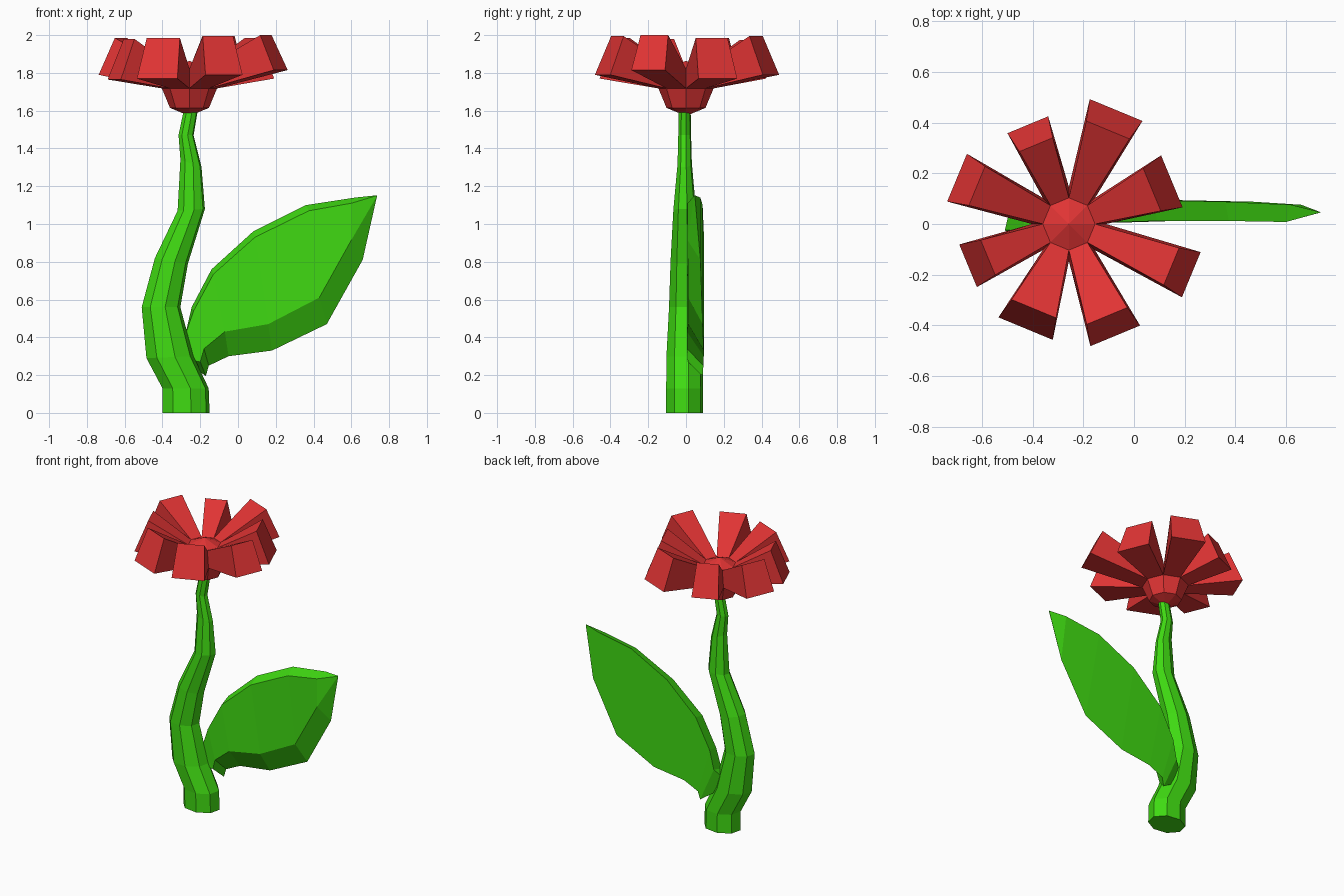
import bpy, bmesh, math
from mathutils import Vector

if "Cube" in bpy.data.objects:
    bpy.data.objects.remove(bpy.data.objects["Cube"])


def material(name, rgb):
    m = bpy.data.materials.new(name)
    m.diffuse_color = (*rgb, 1)
    m.use_nodes = True
    m.node_tree.nodes["Principled BSDF"].inputs["Base Color"].default_value = m.diffuse_color
    return m


GREEN = material("leaf_green", (0.05, 0.70, 0.006))
RED = material("petal_red", (0.75, 0.034, 0.034))


def finish(bm, name, mat):
    bmesh.ops.recalc_face_normals(bm, faces=bm.faces)
    mesh = bpy.data.meshes.new(name)
    bm.to_mesh(mesh)
    bm.free()
    mesh.materials.append(mat)
    ob = bpy.data.objects.new(name, mesh)
    bpy.context.collection.objects.link(ob)
    return ob


def loft(bm, rings):
    """Skin a list of closed rings and cap both ends."""
    rows = [[bm.verts.new(p) for p in ring] for ring in rings]
    n = len(rows[0])
    for a, b in zip(rows, rows[1:]):
        for i in range(n):
            j = (i + 1) % n
            bm.faces.new((a[i], a[j], b[j], b[i]))
    bm.faces.new(rows[0])
    bm.faces.new(rows[-1])


# Stem: left x, left z, right x, right z, half depth
STEM = [(-.40, 0, -.15, 0, .098), (-.40, .13, -.155, .13, .098),
        (-.485, .29, -.235, .30, .097), (-.51, .56, -.305, .56, .083),
        (-.44, .82, -.265, .79, .075), (-.32, 1.07, -.175, 1.08, .060),
        (-.305, 1.34, -.193, 1.30, .038), (-.315, 1.47, -.235, 1.47, .034),
        (-.29, 1.59, -.215, 1.59, .032)]
bm = bmesh.new()
rings = []
for lx, lz, rx, rz, d in STEM:
    ring = []
    for k in range(8):
        a = math.radians(45 * k + 12)
        t = 0.5 + 0.51 * math.cos(a)
        ring.append((lx + (rx - lx) * t, -.007 + d * math.sin(a) * 1.02,
                     lz + (rz - lz) * t))
    rings.append(ring)
loft(bm, rings)
finish(bm, "stem", GREEN)

# Leaf: back upper, back lower, front upper, front lower (x, z), back y, front y
LEAF = [(-.32, .38, -.25, .25, -.32, .36, -.26, .28, .06, .01),
        (-.275, .43, -.17, .195, -.28, .41, -.20, .27, .088, .01),
        (-.245, .56, -.155, .25, -.235, .54, -.18, .34, .092, .005),
        (-.14, .76, -.05, .30, -.13, .735, -.07, .43, .094, .005),
        (.08, .96, .18, .33, .09, .93, .16, .47, .094, .012),
        (.36, 1.10, .47, .47, .375, 1.07, .43, .61, .088, .012),
        (.62, 1.14, .66, .81, .60, 1.11, .60, .915, .076, .008),
        (.735, 1.152, .736, 1.148, .734, 1.15, .735, 1.147, .047, .045)]
bm = bmesh.new()
loft(bm, [[(a, yb, b), (c, yb, d), (g, yf, h), (e, yf, f)]
          for a, b, c, d, e, f, g, h, yb, yf in LEAF])
finish(bm, "leaf", GREEN)

# Flower head: eight-sided ball with every upper side face drawn out to a petal
# Petal: outer radius, outer width, outer lower z, outer upper z
PETALS = [(.44, .222, 1.77, 1.985), (.487, .225, 1.79, 1.995),
          (.424, .174, 1.77, 1.975), (.478, .204, 1.79, 1.985),
          (.431, .182, 1.765, 1.98), (.447, .232, 1.77, 1.985),
          (.478, .212, 1.79, 1.995), (.523, .193, 1.815, 2.0)]
bm = bmesh.new()
bmesh.ops.create_uvsphere(bm, u_segments=8, v_segments=4, radius=.146)
bmesh.ops.translate(bm, verts=bm.verts, vec=(0, 0, 1.718))
bm.faces.ensure_lookup_table()
sides = [f for f in bm.faces
         if len(f.verts) == 4 and f.calc_center_median().z > 1.718]
for face in bmesh.ops.extrude_discrete_faces(bm, faces=sides)["faces"]:
    c = face.calc_center_median()
    ang = math.atan2(c.y, c.x) % math.tau
    r, w, z_low, z_high = PETALS[int(ang / (math.pi / 4)) % 8]
    out = Vector((math.cos(ang), math.sin(ang), 0))
    tan = Vector((-out.y, out.x, 0))
    for v in face.verts:
        side = 1 if v.co.dot(tan) > 0 else -1
        upper = v.co.z > c.z
        reach, half = (r - .085, w * .41) if upper else (r, w * .5)
        v.co = out * reach + tan * side * half
        v.co.z = z_high if upper else z_low
bmesh.ops.translate(bm, verts=bm.verts, vec=(-.257, 0, 0))
finish(bm, "flower_head", RED)
